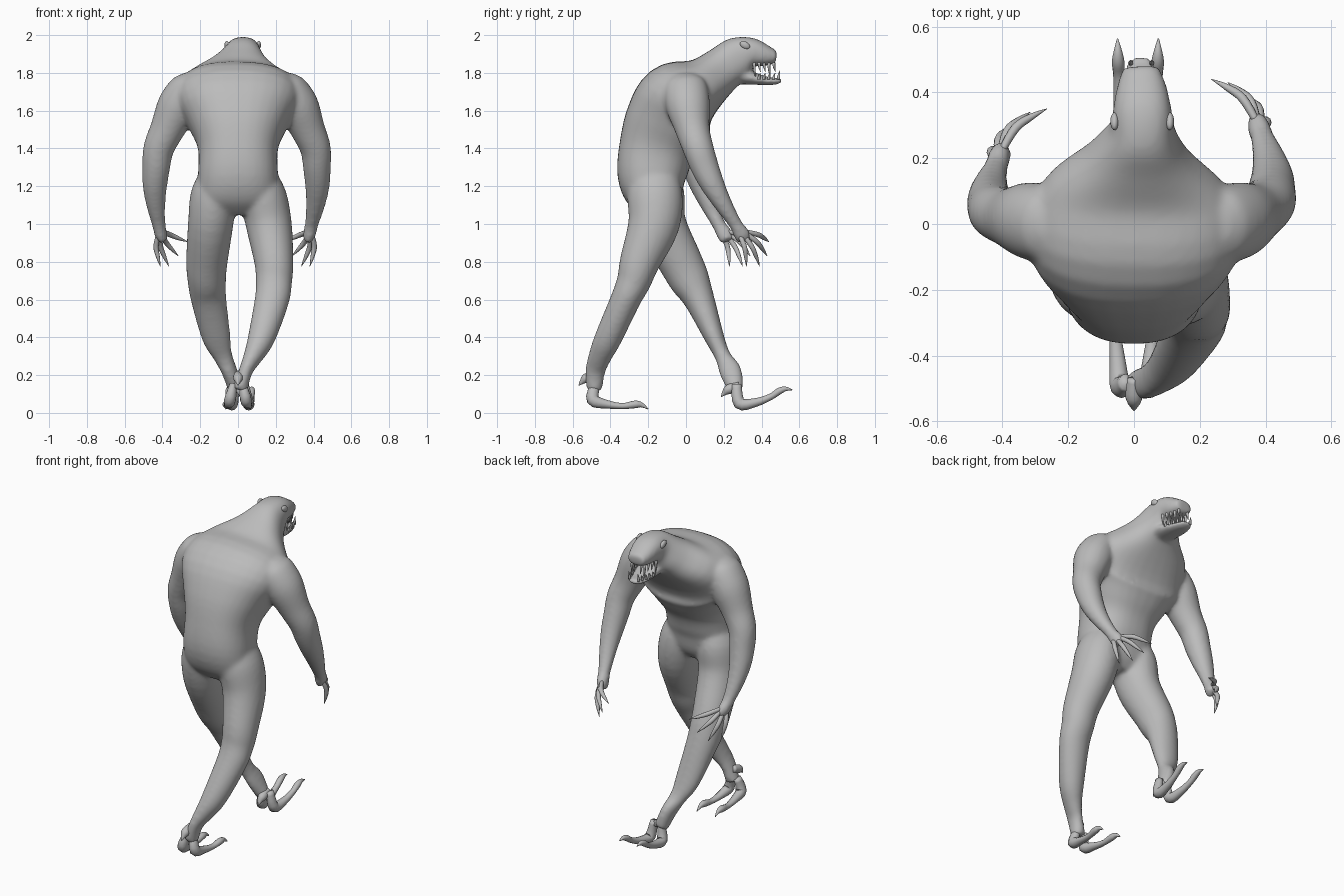
import bpy, bmesh, math
from mathutils import Vector

cube = bpy.data.objects.get("Cube")
if cube:
    bpy.data.objects.remove(cube, do_unlink=True)

skin = bpy.data.materials.new("grey_skin")
skin.use_nodes = True
GREY = (0.5, 0.5, 0.5, 1)
skin.diffuse_color = GREY
skin.node_tree.nodes["Principled BSDF"].inputs["Base Color"].default_value = GREY


def spline(rows, steps):
    """Smooth the rows of a path with a Catmull-Rom curve."""
    rows = [Vector(r) for r in rows]
    out = []
    for i in range(len(rows) - 1):
        a, b, c, d = rows[max(i - 1, 0)], rows[i], rows[i + 1], rows[min(i + 2, len(rows) - 1)]
        for k in range(steps):
            t = k / steps
            out.append(b + (c - a) * (t / 2) + (2 * a - 5 * b + 4 * c - d) * (t * t / 2)
                       + (3 * b - a - 3 * c + d) * (t ** 3 / 2))
    return out + [rows[-1]]


def bulge(v, power):
    """Square off a circle coordinate when power is below one."""
    return math.copysign(abs(v) ** power, v)


def loft(bm, rows, sides=24, steps=4, power=1):
    """Closed tube through rows of x, y, z, half width, half depth."""
    rows = spline(rows, steps)
    pts = [Vector(r[:3]) for r in rows]
    rings = []
    for i, r in enumerate(rows):
        t = (pts[min(i + 1, len(pts) - 1)] - pts[max(i - 1, 0)]).normalized()
        side = (Vector((1, 0, 0)) - t * t.x).normalized()
        up = t.cross(side)
        ring = []
        for k in range(sides):
            a = math.tau * k / sides
            ring.append(bm.verts.new(pts[i] + side * bulge(math.cos(a), power) * max(r[3], .001)
                                     + up * bulge(math.sin(a), power) * max(r[4], .001)))
        rings.append(ring)
    for p, q in zip(rings, rings[1:]):
        for k in range(sides):
            n = (k + 1) % sides
            bm.faces.new((p[k], p[n], q[n], q[k]))
    bm.faces.new(rings[0][::-1])
    bm.faces.new(rings[-1])


def finish(name, bm):
    bmesh.ops.recalc_face_normals(bm, faces=bm.faces)
    for f in bm.faces:
        f.smooth = True
    mesh = bpy.data.meshes.new(name)
    bm.to_mesh(mesh)
    bm.free()
    mesh.materials.append(skin)
    ob = bpy.data.objects.new(name, mesh)
    bpy.context.collection.objects.link(ob)
    return ob


def other_arm(row):
    """Mirror an arm row; the right hand hangs wider and further back."""
    w = min(max((1.6 - row[2]) / .6, 0), 1)
    return (-row[0] - .03 * w, row[1] - .09 * w) + tuple(row[2:])


# Body: hunched torso with broad shoulders, running on into neck and skull
torso = [(0, -.16, 1.05, .1, .08), (0, -.165, 1.12, .21, .14), (0, -.18, 1.25, .212, .183),
         (0, -.155, 1.4, .212, .2), (0, -.105, 1.53, .265, .222), (0, -.03, 1.655, .33, .222),
         (.005, .1, 1.745, .285, .145), (.015, .2, 1.825, .165, .12), (.025, .28, 1.883, .102, .112),
         (.025, .345, 1.908, .09, .08), (.023, .42, 1.892, .075, .057), (.02, .478, 1.884, .055, .034)]
jaw = [(.025, .26, 1.79, .08, .05), (.025, .35, 1.772, .075, .035), (.022, .43, 1.757, .062, .022),
       (.02, .485, 1.757, .046, .018), (.02, .505, 1.765, .03, .012)]
arm = [(.25, -.01, 1.79, .04, .06), (.265, -.005, 1.74, .085, .11), (.315, .01, 1.63, .11, .118),
       (.37, .035, 1.5, .092, .092), (.41, .065, 1.4, .082, .082), (.418, .1, 1.3, .074, .075),
       (.42, .145, 1.2, .065, .063), (.41, .2, 1.1, .051, .048), (.39, .262, 1.0, .037, .036),
       (.378, .295, .945, .034, .044), (.365, .31, .91, .024, .036)]
back_leg = [(.11, -.175, 1.32, .06, .1), (.13, -.165, 1.17, .12, .145), (.163, -.17, 1.0, .122, .137),
            (.19, -.245, .8, .104, .107), (.19, -.275, .7, .097, .092), (.18, -.32, .6, .092, .08),
            (.125, -.41, .4, .073, .073), (.08, -.455, .3, .052, .062), (.04, -.48, .22, .037, .054),
            (.01, -.485, .12, .042, .042)]
front_leg = [(-.11, -.17, 1.32, .06, .1), (-.127, -.155, 1.17, .12, .145), (-.145, -.13, 1.0, .12, .132),
             (-.165, -.03, .8, .11, .117), (-.165, .02, .7, .102, .107), (-.155, .07, .6, .094, .082),
             (-.115, .15, .4, .077, .053), (-.08, .195, .3, .052, .043), (-.045, .235, .22, .042, .06),
             (-.01, .265, .12, .042, .042)]
bm = bmesh.new()
loft(bm, torso, 32, power=.85)
for part in (jaw, arm, [other_arm(r) for r in arm], back_leg, front_leg):
    loft(bm, part)
body = finish("body", bm)
remesh = body.modifiers.new("fuse", 'REMESH')
remesh.mode = 'VOXEL'
remesh.voxel_size = .011
remesh.use_smooth_shade = True
smooth = body.modifiers.new("soften", 'SMOOTH')
smooth.factor = .5
smooth.iterations = 14

# Hands: long clawed fingers bending inward to a point
tips = [(.235, .44, .905), (.285, .43, .83), (.335, .39, .775), (.38, .32, .775)]
for side in ("left", "right"):
    bm = bmesh.new()
    for i, tip in enumerate(tips):
        root = Vector((.372 + .005 * i, .312 - .012 * i, .96))
        tip = Vector(tip)
        knuckle = root.lerp(tip, .45) + Vector((.02, .012, .008))
        nail = root.lerp(tip, .75) + Vector((.012, .008, .004))
        rows = [(*root, .011, .012), (*knuckle, .014, .014), (*nail, .01, .01), (*tip, .001, .001)]
        loft(bm, rows if side == "left" else [other_arm(r) for r in rows], 10)
    finish(side + "_fingers", bm)

# Feet: two long toes with hooked claws and a heel spur each
feet = {"back": (0, -.485, [(.025, .005, .15, .02, .025), (.042, -.008, .07, .031, .034), (.05, .07, .045, .024, .022),
                            (.057, .15, .036, .018, .016), (.062, .215, .045, .02, .02),
                            (.063, .25, .042, .012, .013), (.064, .285, .02, .002, .002)]),
        "front": (.012, .268, [(.025, 0, .15, .02, .025), (.042, .015, .05, .031, .032), (.05, .1, .055, .024, .023),
                               (.057, .18, .085, .018, .017), (.06, .225, .115, .019, .018),
                               (.061, .26, .127, .012, .012), (.062, .295, .122, .002, .002)])}
for name, (cx, cy, toe) in feet.items():
    bm = bmesh.new()
    for s in (-1, 1):
        loft(bm, [(cx + s * x, cy + y, z, a, b) for x, y, z, a, b in toe], 12)
    drop = .145 if name == "back" else .085
    loft(bm, [(cx, cy + .015, drop + .06, .02, .02), (cx, cy - .04, drop + .04, .026, .026),
              (cx, cy - .065, drop + .02, .014, .014), (cx, cy - .082, drop, .002, .002)], 12)
    finish(name + "_foot", bm)

# Teeth: long uneven fangs above, shorter ones below
bm = bmesh.new()
for upper in (True, False):
    for s in (-1, 1):
        for i in range(5):
            y = (.36 if upper else .385) + i * .026
            x = .022 + s * (.064 - .008 * i)
            z = 1.855 if upper else 1.765
            length = (.085 if i in (0, 3) else .05) if upper else (.05 if i == 4 else .035)
            end = z - length if upper else z + length
            loft(bm, [(x, y, z, .008, .009), (x, y + .003, (z + end) / 2, .006, .006),
                      (x, y + .009, end, .001, .001)], 8, 2)
finish("teeth", bm)

# Eyes: flattened bulges on the sides of the skull
for s, name in ((-1, "right_eye"), (1, "left_eye")):
    bm = bmesh.new()
    bmesh.ops.create_uvsphere(bm, u_segments=20, v_segments=12, radius=1)
    for v in bm.verts:
        v.co = Vector((.025 + s * .084 + v.co.x * .013, .312 + v.co.y * .027, 1.947 + v.co.z * .02 - v.co.y * .008))
    finish(name, bm)
